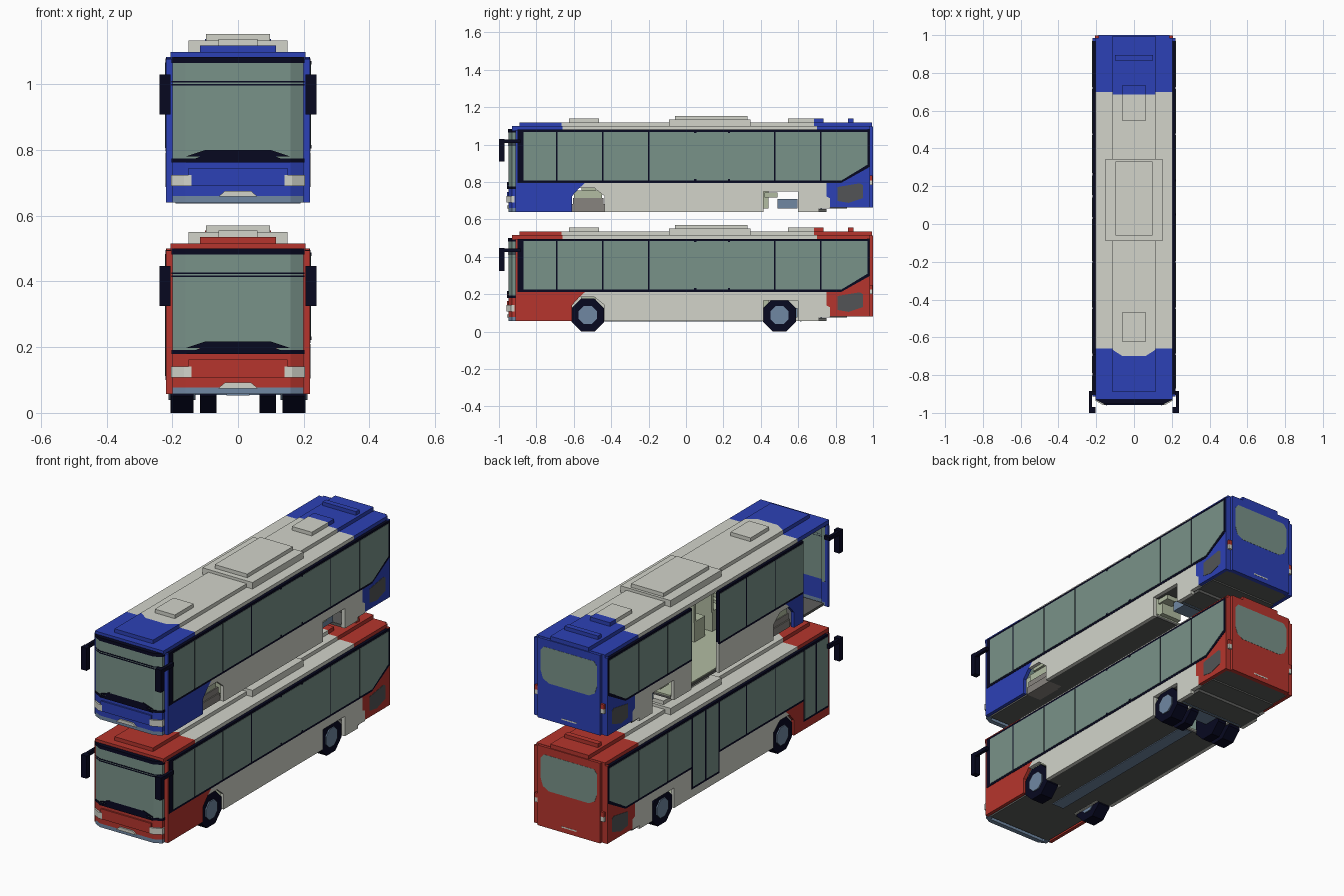
import bpy
import bmesh
import math

default_cube = bpy.data.objects.get("Cube")
if default_cube:
    bpy.data.objects.remove(default_cube, do_unlink=True)


# Flat colours
def to_linear(value):
    value /= 255
    return value / 12.92 if value <= .04045 else ((value + .055) / 1.055) ** 2.4


def make_material(name, red, green, blue):
    material = bpy.data.materials.new(name)
    colour = (to_linear(red), to_linear(green), to_linear(blue), 1)
    material.diffuse_color = colour
    material.use_nodes = True
    for node in material.node_tree.nodes:
        if node.type == "BSDF_PRINCIPLED":
            node.inputs["Base Color"].default_value = colour
    return material


materials = {
    "blue": make_material("blue paint", 44, 65, 182),
    "red": make_material("red paint", 182, 53, 45),
    "white": make_material("warm white", 210, 212, 202),
    "glass": make_material("green grey glass", 121, 146, 137),
    "black": make_material("navy black", 7, 8, 32),
    "dark": make_material("underside grey", 92, 93, 91),
    "slate": make_material("slate metal", 112, 135, 162),
    "pale": make_material("pale green interior", 178, 188, 162),
    "grille": make_material("grille grey", 82, 84, 86),
    "taupe": make_material("taupe grey", 135, 131, 126),
}

# State of the bus being built: name prefix, height and paint
bus = {"prefix": "", "height": 0, "paint": "red"}


def prism(name, colour, outline, span, axis="x"):
    """Extrude an outline of (y, z) along x, (x, z) along y or (x, y) along z."""
    index = "xyz".index(axis)

    def place(point, level):
        point = list(point)
        point.insert(index, level)
        return point

    mesh_data = bmesh.new()
    face = mesh_data.faces.new([mesh_data.verts.new(place(p, span[0])) for p in outline])
    extruded = bmesh.ops.extrude_face_region(mesh_data, geom=[face])
    moved = [v for v in extruded["geom"] if isinstance(v, bmesh.types.BMVert)]
    bmesh.ops.translate(mesh_data, verts=moved, vec=place((0, 0), span[1] - span[0]))
    bmesh.ops.recalc_face_normals(mesh_data, faces=mesh_data.faces)
    mesh = bpy.data.meshes.new(name)
    mesh_data.to_mesh(mesh)
    mesh_data.free()
    mesh.materials.append(materials[bus["paint"] if colour == "paint" else colour])
    part = bpy.data.objects.new(bus["prefix"] + name, mesh)
    part.location.z = bus["height"]
    bpy.context.scene.collection.objects.link(part)


def mirrored(half):
    """Close a half outline by reflecting it across x = 0."""
    return half + [(-x, other) for x, other in reversed(half)]


def box(name, colour, x, y, z):
    """Box from ranges; a single x number means a centred half width."""
    x = x if isinstance(x, tuple) else (-x, x)
    prism(name, colour, [(y[0], z[0]), (y[1], z[0]), (y[1], z[1]), (y[0], z[1])], x)


def sided(side, inner, outer):
    return (side * inner, side * outer)


def pair(name, colour, inner, outer, y, z):
    for side, label in ((1, "left_"), (-1, "right_")):
        box(label + name, colour, sided(side, inner, outer), y, z)


def wheel(name, colour, side, x, y, radius):
    outline = []
    for step in range(8):
        angle = math.tau * (step + .5) / 8
        outline.append((y + radius * math.cos(angle), .088 + radius * math.sin(angle)))
    prism(name, colour, outline, sided(side, *x))


def pane(label, side, y, low=.212, margins=(.004, .004), slant=False):
    """Black frame with a glass sheet seen from inside and outside."""
    for part, colour, share, depth in (("frame", "black", 0, (.2, .2205)),
                                       ("glass", "glass", 1, (.197, .222))):
        front, back = y[0] + share * margins[0], y[1] - share * margins[1]
        bottom, top = low + share * .012, .496 - share * .012
        outline = [(front, bottom), (back, bottom), (back, top), (front, top)]
        if slant:
            outline[1:2] = [(.83, bottom), (back, bottom + .085)]
        prism(label + "window_" + part, colour, outline, sided(side, *depth))


def build_sides(doors_open):
    for side, label in ((1, "left_"), (-1, "right_")):
        has_doors = side < 0
        wall = sided(side, .2, .219)
        # Lower panels around the wheel arches
        start = -.69 if has_doors else -.905
        gap_front, gap_back = (.03, .265) if has_doors else (.1, .1)
        prism(label + "front_panel", "paint", [
            (start, .057), (-.61, .057), (-.61, .14), (-.57, .185),
            (-.53, .22), (start, .22)], wall)
        prism(label + "middle_panel", "white", [
            (-.57, .185), (-.49, .185), (-.435, .14), (-.435, .057),
            (gap_front, .057), (gap_front, .22), (-.53, .22)], wall)
        prism(label + "rear_panel", "white", [
            (gap_back, .057), (.415, .057), (.415, .165), (.6, .165),
            (.6, .057), (.71, .057), (.71, .075), (.77, .075),
            (.77, .13), (.75, .14), (.75, .22), (gap_back, .22)], wall)
        prism(label + "tail_panel", "paint", [
            (.77, .08), (.985, .08), (.985, .5), (.975, .5), (.975, .3),
            (.83, .22), (.75, .22), (.75, .14), (.77, .13)], wall)
        prism(label + "engine_grille", "grille", [
            (.81, .115), (.81, .19), (.93, .21), (.945, .2),
            (.945, .13), (.87, .105)], sided(side, .215, .2205))
        box(label + "front_pillar", "paint", wall, (-.912, -.902), (.057, .495))
        # Window band
        edges = [-.69, -.445, -.2, .475, .72]
        if has_doors:
            edges[3:3] = [gap_front, gap_back]
        else:
            pane(label + "driver_", side, (-.902, -.69), margins=(.032, .004))
            for y in (.05, .23):
                for z in (.222, .478):
                    box("window_clip", "black", sided(side, .21, .223), (y - .006, y + .006), (z, z + .01))
        for front, back in zip(edges, edges[1:]):
            if not (has_doors and front == gap_front):
                pane(label, side, (front, back))
        pane(label + "rear_", side, (.72, .982), margins=(.004, .012), slant=True)
        # Closed double doors
        if has_doors and not doors_open:
            for name, front, back, sill in (("front_door_", -.902, -.69, "paint"),
                                            ("middle_door_", gap_front, gap_back, "white")):
                centre = (front + back) / 2
                box(name + "sill", sill, wall, (front, back), (.057, .1))
                pane(name + "first_leaf_", side, (front, centre), .1, (.008, .006))
                pane(name + "second_leaf_", side, (centre, back), .1, (.006, .008))


def build_roof():
    box("roof_front", "paint", .205, (-.93, -.66), (.493, .515))
    box("roof_middle", "white", .205, (-.66, .7), (.493, .515))
    box("roof_rear", "paint", .205, (.7, .985), (.493, .515))
    spine = (.51, .535)
    border = [(.115, -.665), (.06, -.7)]
    prism("roof_spine_front", "paint", mirrored([(.115, -.89)] + border), spine, "z")
    prism("roof_spine_middle", "white", mirrored([(.115, .685)] + border), spine, "z")
    box("roof_spine_rear", "paint", .115, (.685, .995), spine)
    box("air_unit_base", "white", .15, (-.09, .345), (.51, .55))
    box("air_unit_top", "white", .097, (-.06, .33), (.55, .57))
    box("front_hatch", "white", .06, (-.625, -.465), (.53, .555))
    box("rear_hatch", "white", .06, (.545, .685), (.53, .555))
    box("rear_hatch_end", "paint", .06, (.685, .735), (.53, .555))
    box("rear_vent", "paint", .1, (.865, .895), (.53, .555))


def build_front():
    # Shallow wrap-around nose, drawn in plan
    def nose(name, colour, z, bulge=0):
        side, front = .2 + bulge, -.95 - bulge
        prism(name, colour, mirrored([
            (.17, -.925), (.18, -.902), (side, -.902), (side, -.93),
            (.16, front), (.0, front)]), z, "z")

    nose("front_bumper", "slate", (.057, .077))
    nose("front_face", "paint", (.077, .185))
    nose("windshield", "glass", (.185, .485))
    nose("windshield_upper_trim", "black", (.482, .5), .003)
    for z in (.413, .423):
        nose("windshield_bar", "black", (z, z + .005), .002)
    prism("front_flap", "paint", mirrored([(.15, .107), (.15, .162)]), (-.958, -.945), "y")
    prism("front_brow", "paint", mirrored([(.15, .18), (.1, .205)]), (-.954, -.94), "y")
    prism("front_plate", "white", mirrored([(.06, .075), (.04, .092)]), (-.958, -.945), "y")
    nose("windshield_corner_trim", "black", (.179, .192), .003)
    prism("windshield_lower_trim", "black", mirrored([
        (.16, .179), (.15, .183), (.1, .203), (.1, .217), (.15, .2), (.16, .197)][::-1]),
        (-.956, -.94), "y")
    for side, label in ((1, "left_"), (-1, "right_")):
        prism(label + "headlight", "white", [
            (side * x, y) for x, y in ((.142, -.94), (.142, -.96), (.165, -.958),
                                       (.204, -.935), (.204, -.918), (.19, -.918))], (.107, .141), "z")
    pair("mirror_arm", "black", .205, .238, (-.905, -.885), (.425, .445))
    pair("mirror_bracket", "black", .222, .238, (-.99, -.885), (.425, .445))
    pair("mirror_head", "black", .205, .239, (-1, -.97), (.325, .447))


def build_rear():
    box("rear_face", "paint", .187, (.975, 1), (.08, .513))
    pair("rear_corner", "paint", .18, .218, (.97, .985), (.08, .5))
    prism("rear_window", "glass", mirrored([
        (.12, .28), (.155, .3), (.168, .34), (.168, .45), (.15, .472)]), (.972, 1.001), "y")
    pair("tail_light", "white", .18, .207, (.98, .997), (.2, .225))
    pair("brake_light", "red", .18, .207, (.98, .997), (.225, .25))
    box("rear_badge_bar", "white", .045, (.995, 1.001), (.105, .112))


def build_floor(has_wheels):
    # Underside, raised over the rear axle and stepped up at the tail
    box("front_floor", "dark", .19, (-.905, -.61), (.057, .07))
    box("arch_floor", "dark", .115, (-.61, -.435), (.057, .07))
    box("middle_floor", "dark", .2, (-.435, .415), (.057, .07))
    box("axle_floor", "dark", .2, (.415, .6), (.165, .175))
    for y, z in ((.6, .057), (.71, .075), (.83, .083)):
        box("tail_floor", "dark", .2, (y, min(y + .15, .98)), (z, z + .015))
        box("tail_cross_member", "slate", .19, (y + .01, y + .018), (z - .002, z + .01))
    box("rear_axle", "slate", .15, (.49, .595), (.075, .125))
    box("cabin_floor", "pale", .195, (-.435, .415), (.07, .076))
    # Seats and wheel boxes
    for y in (-.35, -.2, -.05, .1, .25, .4):
        box("seat_base", "pale", (.06, .18), (y - .05, y + .04), (.075, .185))
        box("seat_back", "pale", (.06, .18), (y + .03, y + .045), (.18, .29))
    box("driver_seat", "pale", (.03, .14), (-.74, -.65), (.07, .2))
    pair("wheel_box_top", "pale", .11, .198, (-.56, -.48), (.17, .19))
    if has_wheels:
        pair("front_arch_lining", "white", .118, .13, (-.61, -.435), (.057, .185))
        pair("rear_arch_lining", "white", .118, .13, (.415, .6), (.057, .165))
    else:
        pair("wheel_box_foot", "taupe", .11, .196, (-.61, -.435), (.057, .098))
        pair("wheel_box_middle", "taupe", .11, .19, (-.605, -.44), (.098, .13))
        pair("wheel_box_step", "pale", .11, .185, (-.6, -.45), (.13, .17))
        pair("rear_wheel_box", "pale", .12, .19, (.42, .49), (.135, .16))


def build_wheels():
    box("drive_shaft", "slate", .035, (-.6, .41), (.053, .058))
    for side, label in ((1, "left_"), (-1, "right_")):
        for name, y in (("front_", -.525), ("rear_", .5)):
            wheel(label + name + "tyre", "black", side, (.135, .206), y, .095)
            wheel(label + name + "hub", "slate", side, (.13, .212), y, .053)
        wheel(label + "inner_rear_tyre", "black", side, (.065, .115), .5, .095)


# Wheeled red bus below, open-door blue bus above
for prefix, height, paint, wheeled in (("lower_", 0, "red", True), ("upper_", .583, "blue", False)):
    bus.update(prefix=prefix, height=height, paint=paint)
    build_sides(doors_open=not wheeled)
    build_roof()
    build_front()
    build_rear()
    build_floor(wheeled)
    if wheeled:
        build_wheels()
